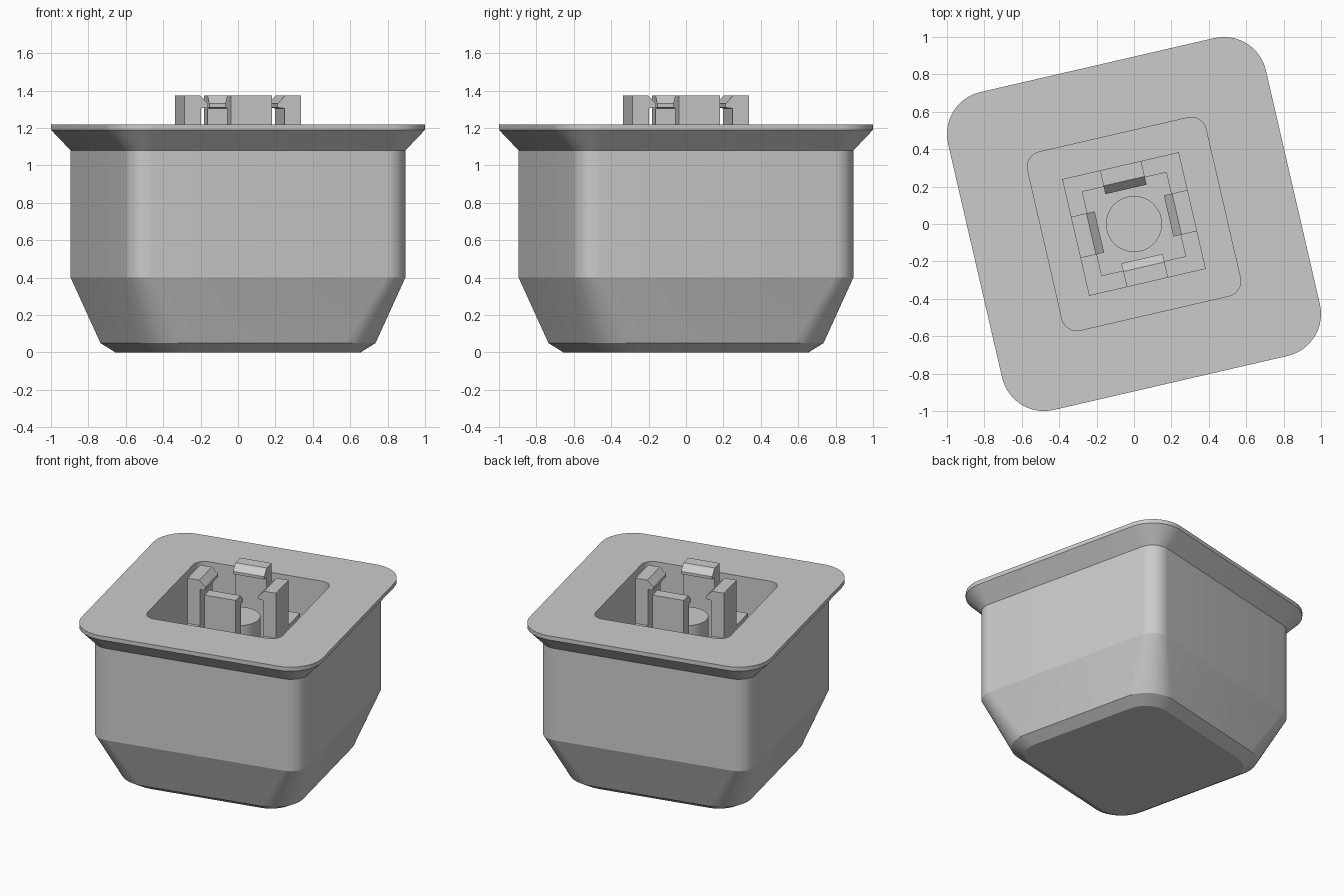
import bpy
import bmesh
import math
from mathutils import Matrix

old = bpy.data.objects.get("Cube")
if old:
    bpy.data.objects.remove(old, do_unlink=True)

TURN = math.radians(13)   # the whole part is turned about z
FLOOR = 0.82              # pocket floor height

grey = bpy.data.materials.new("plain grey")
grey.use_nodes = True
grey.diffuse_color = (0.6, 0.6, 0.6, 1)
grey.node_tree.nodes["Principled BSDF"].inputs["Base Color"].default_value = (0.6, 0.6, 0.6, 1)


def rounded_square(centre, radius, z, steps):
    """Square outline whose corner arcs sit at +-centre."""
    points = []
    for corner in range(4):
        mid = math.pi / 4 + corner * math.pi / 2
        cx = math.copysign(centre, math.cos(mid))
        cy = math.copysign(centre, math.sin(mid))
        for i in range(steps + 1):
            a = corner * math.pi / 2 + (i / steps if steps else 0) * math.pi / 2
            points.append((cx + radius * math.cos(a), cy + radius * math.sin(a), z))
    return points


def finish(name, bm, turn=TURN):
    bmesh.ops.remove_doubles(bm, verts=bm.verts, dist=1e-5)
    bmesh.ops.transform(bm, matrix=Matrix.Rotation(turn, 4, 'Z'), verts=bm.verts)
    bmesh.ops.recalc_face_normals(bm, faces=bm.faces)
    mesh = bpy.data.meshes.new(name)
    bm.to_mesh(mesh)
    bm.free()
    mesh.materials.append(grey)
    obj = bpy.data.objects.new(name, mesh)
    bpy.context.collection.objects.link(obj)
    bpy.ops.object.select_all(action='DESELECT')
    obj.select_set(True)
    bpy.context.view_layer.objects.active = obj
    bpy.ops.object.shade_smooth_by_angle(angle=math.radians(15))
    return obj


def loft(name, sections, steps, loop=False):
    """Skin a stack of (centre, radius, z) outlines, capped or joined in a loop."""
    bm = bmesh.new()
    rings = [[bm.verts.new(p) for p in rounded_square(*s, steps)] for s in sections]
    n = len(rings[0])
    pairs = list(zip(rings, rings[1:]))
    if loop:
        pairs.append((rings[-1], rings[0]))
    else:
        bm.faces.new(rings[0][::-1])
        bm.faces.new(rings[-1])
    for low, high in pairs:
        for i in range(n):
            j = (i + 1) % n
            bm.faces.new((low[i], low[j], high[j], high[i]))
    return finish(name, bm)


# Cup with tapered foot, flared rim and sunken pocket
loft("cup_body", [
    (0.40, 0.175, 0), (0.435, 0.214, 0.05),
    (0.642, 0.125, 0.4), (0.642, 0.125, 1.08),
    (0.642, 0.23, 1.19), (0.642, 0.23, 1.22),
    (0.409, 0.08, 1.22), (0.409, 0.08, FLOOR)], 10)

# Square collar on the pocket floor
sunk = FLOOR - 0.01
loft("square_collar", [
    (0.32, 0, sunk), (0.32, 0, 1.04),
    (0.23, 0, 1.04), (0.23, 0, sunk)], 0, loop=True)

# Round centre pin
loft("centre_pin", [(0, 0.15, sunk), (0, 0.15, 1.10)], 12)

# Four hooked catch posts, one on each side of the collar
hook = [(0.32, 1.03), (0.32, 1.375), (0.235, 1.375),
        (0.19, 1.33), (0.19, 1.31), (0.23, 1.305), (0.23, 1.03)]
for k in range(4):
    bm = bmesh.new()
    face = bm.faces.new([bm.verts.new((-0.113, y, z)) for y, z in hook])
    swept = bmesh.ops.extrude_face_region(bm, geom=[face])["geom"]
    bmesh.ops.translate(bm, vec=(0.226, 0, 0),
                        verts=[g for g in swept if isinstance(g, bmesh.types.BMVert)])
    finish("catch_post_%d" % (k + 1), bm, TURN + k * math.pi / 2)
